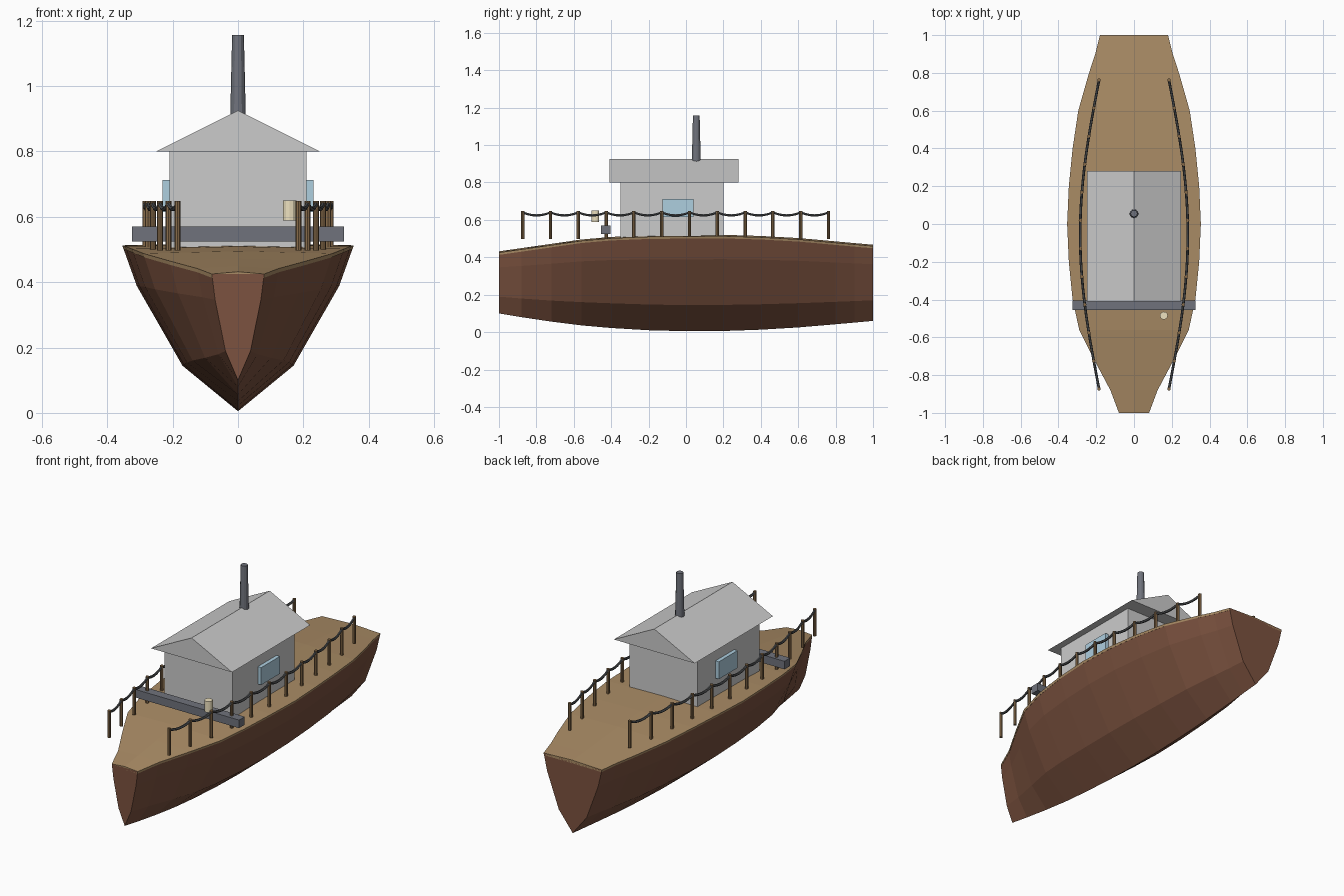
import bpy, bmesh, math
from mathutils import Vector

if "Cube" in bpy.data.objects:
    bpy.data.objects.remove(bpy.data.objects["Cube"])


def material(name, rgb):
    m = bpy.data.materials.new(name)
    m.diffuse_color = (*rgb, 1)
    m.use_nodes = True
    m.node_tree.nodes["Principled BSDF"].inputs["Base Color"].default_value = m.diffuse_color
    return m


HULL = material("hull_wood", (0.20, 0.085, 0.05))
DECK = material("deck_wood", (0.40, 0.26, 0.13))
POST = material("post_wood", (0.25, 0.15, 0.07))
ROPE = material("dark_rope", (0.08, 0.085, 0.09))
IRON = material("iron", (0.16, 0.17, 0.20))
GLASS = material("glass", (0.42, 0.62, 0.74))
CREAM = material("cream", (0.85, 0.75, 0.52))


def finish(bm, name, mat=None):
    bmesh.ops.recalc_face_normals(bm, faces=bm.faces)
    me = bpy.data.meshes.new(name)
    bm.to_mesh(me)
    bm.free()
    ob = bpy.data.objects.new(name, me)
    bpy.context.collection.objects.link(ob)
    if mat:
        me.materials.append(mat)
    return ob


def box(name, lo, hi, mat=None):
    bm = bmesh.new()
    bmesh.ops.create_cube(bm, size=1)
    lo, hi = Vector(lo), Vector(hi)
    for v in bm.verts:
        v.co = (lo + hi) / 2 + v.co * (hi - lo)
    return finish(bm, name, mat)


def cylinder(name, x, y, z0, z1, r0, r1, mat, sides=12):
    bm = bmesh.new()
    bmesh.ops.create_cone(bm, cap_ends=True, segments=sides, radius1=r0,
                          radius2=r1, depth=z1 - z0)
    bmesh.ops.translate(bm, verts=bm.verts, vec=(x, y, (z0 + z1) / 2))
    return finish(bm, name, mat)


# Hull stations: y, half width, keel height, sheer height
STATIONS = [(-1, .08, .10, .425), (-.88, .125, .08, .442), (-.72, .21, .056, .465),
            (-.56, .29, .036, .488), (-.4, .325, .022, .502), (-.2, .345, .01, .51),
            (0, .354, .005, .512), (.2, .345, .006, .513), (.4, .325, .013, .507),
            (.6, .295, .025, .496), (.8, .238, .042, .478), (.9, .205, .051, .469),
            (1, .18, .06, .46)]
SECTION = [(1, 1), (.875, .757), (.48, .275), (0, 0)]

# Hull: chined sections lofted bow to stern, closed at both ends
bm = bmesh.new()
rings = []
for y, w, k, s in STATIONS:
    half = [(w * a, y, k + (s - k) * b) for a, b in SECTION]
    other = [(-x, yy, z) for x, yy, z in half[-2::-1]]
    rings.append([bm.verts.new(c) for c in half + other])
for a, b in zip(rings, rings[1:]):
    for i in range(len(a) - 1):
        bm.faces.new((a[i], a[i + 1], b[i + 1], b[i]))
for ring in (rings[0], rings[-1]):
    bm.faces.new(ring)
finish(bm, "hull", HULL)

# Deck: slightly crowned strip with a thin edge
bm = bmesh.new()
rows = []
for y, w, k, s in STATIONS:
    pts = [(-w, s), (0, s + .007), (w, s), (w * .99, s - .012), (-w * .99, s - .012)]
    rows.append([bm.verts.new((x, y, z)) for x, z in pts])
for a, b in zip(rows, rows[1:]):
    for i in range(5):
        j = (i + 1) % 5
        bm.faces.new((a[i], a[j], b[j], b[i]))
bm.faces.new(rows[0])
bm.faces.new(rows[-1])
finish(bm, "deck", DECK)

# Cabin and gabled roof
box("cabin", (-.21, -.35, .49), (.21, .2, .8))
bm = bmesh.new()
ends = [[bm.verts.new((x, y, z)) for x, z in ((-.25, .8), (.25, .8), (0, .925))]
        for y in (-.41, .28)]
for e in ends:
    bm.faces.new(e)
for i in range(3):
    j = (i + 1) % 3
    bm.faces.new((ends[0][i], ends[0][j], ends[1][j], ends[1][i]))
finish(bm, "roof")

# Chimney, crossbeam and lantern
cylinder("chimney", 0, .055, .9, 1.157, .024, .018, IRON)
box("crossbeam", (-.325, -.455, .525), (.325, -.405, .57), IRON)
cylinder("lantern", .158, -.485, .588, .65, .021, .021, CREAM)

# Side windows, posts and sagging ropes
Y0, Y1, N = -.873, .762, 12


def rail_point(t, side):
    return side * (.185 + .1 * math.sin(math.pi * t)), Y0 + (Y1 - Y0) * t


for side, label in ((-1, "left"), (1, "right")):
    xs = sorted((side * .2, side * .231))
    box(f"{label}_window", (xs[0], -.125, .615), (xs[1], .04, .712), GLASS)
    for i in range(N):
        x, y = rail_point(i / (N - 1), side)
        cylinder(f"{label}_post_{i + 1}", x, y, .497, .648, .009, .009, POST, 8)

    steps = 6
    total = (N - 1) * steps
    bm = bmesh.new()
    loops = []
    for i in range(total + 1):
        x, y = rail_point(i / total, side)
        f = (i % steps) / steps
        z = .64 - .016 * 4 * f * (1 - f)
        loops.append([bm.verts.new((x + .007 * math.cos(a), y, z + .007 * math.sin(a)))
                      for a in (math.tau * n / 6 for n in range(6))])
    for a, b in zip(loops, loops[1:]):
        for n in range(6):
            m = (n + 1) % 6
            bm.faces.new((a[n], a[m], b[m], b[n]))
    bm.faces.new(loops[0])
    bm.faces.new(loops[-1])
    finish(bm, f"{label}_rope", ROPE)
